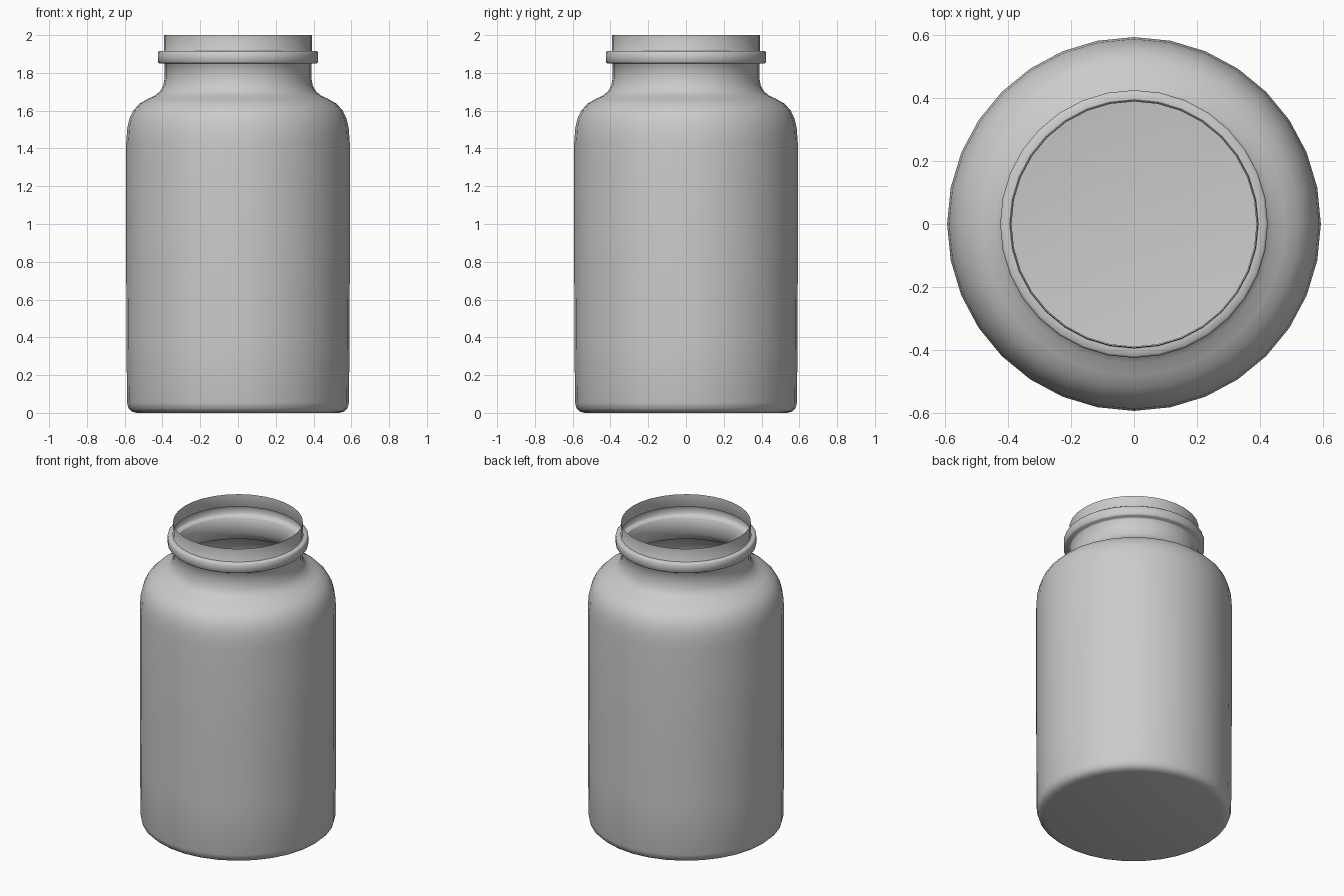
import bpy, bmesh, math

if "Cube" in bpy.data.objects:
    bpy.data.objects.remove(bpy.data.objects["Cube"])

SIDES = 32

# Half profile of the thin shell (radius, height), from base to rim
profile = [
    (0.535, 0.0), (0.561, 0.007), (0.58, 0.024), (0.588, 0.055),  # base edge
    (0.59, 0.38), (0.592, 0.75), (0.592, 1.43),                   # body
    (0.586, 1.51), (0.574, 1.56), (0.553, 1.603), (0.52, 1.638),  # shoulder
    (0.48, 1.661), (0.44, 1.68), (0.412, 1.703), (0.395, 1.735),
    (0.388, 1.775), (0.388, 1.846),                               # neck
    (0.393, 1.851), (0.417, 1.851), (0.424, 1.858),               # bead ring
    (0.424, 1.908), (0.417, 1.915), (0.394, 1.915),
    (0.391, 1.92), (0.391, 2.0),                                  # rim
]


def lathe(name, points, sides):
    """Revolve a profile about z, with a flat base and an open top."""
    bm = bmesh.new()
    rings = []
    for r, z in points:
        rings.append([bm.verts.new((r * math.cos(2 * math.pi * i / sides),
                                    r * math.sin(2 * math.pi * i / sides), z))
                      for i in range(sides)])
    for low, high in zip(rings, rings[1:]):
        for i in range(sides):
            j = (i + 1) % sides
            bm.faces.new((low[i], low[j], high[j], high[i]))
    bm.faces.new(rings[0][::-1])
    mesh = bpy.data.meshes.new(name)
    bm.to_mesh(mesh)
    bm.free()
    obj = bpy.data.objects.new(name, mesh)
    bpy.context.collection.objects.link(obj)
    return obj


# Bottle shell
bottle = lathe("bottle", profile, SIDES)
bpy.context.view_layer.objects.active = bottle
bottle.select_set(True)
bpy.ops.object.shade_smooth_by_angle(angle=math.radians(50))
